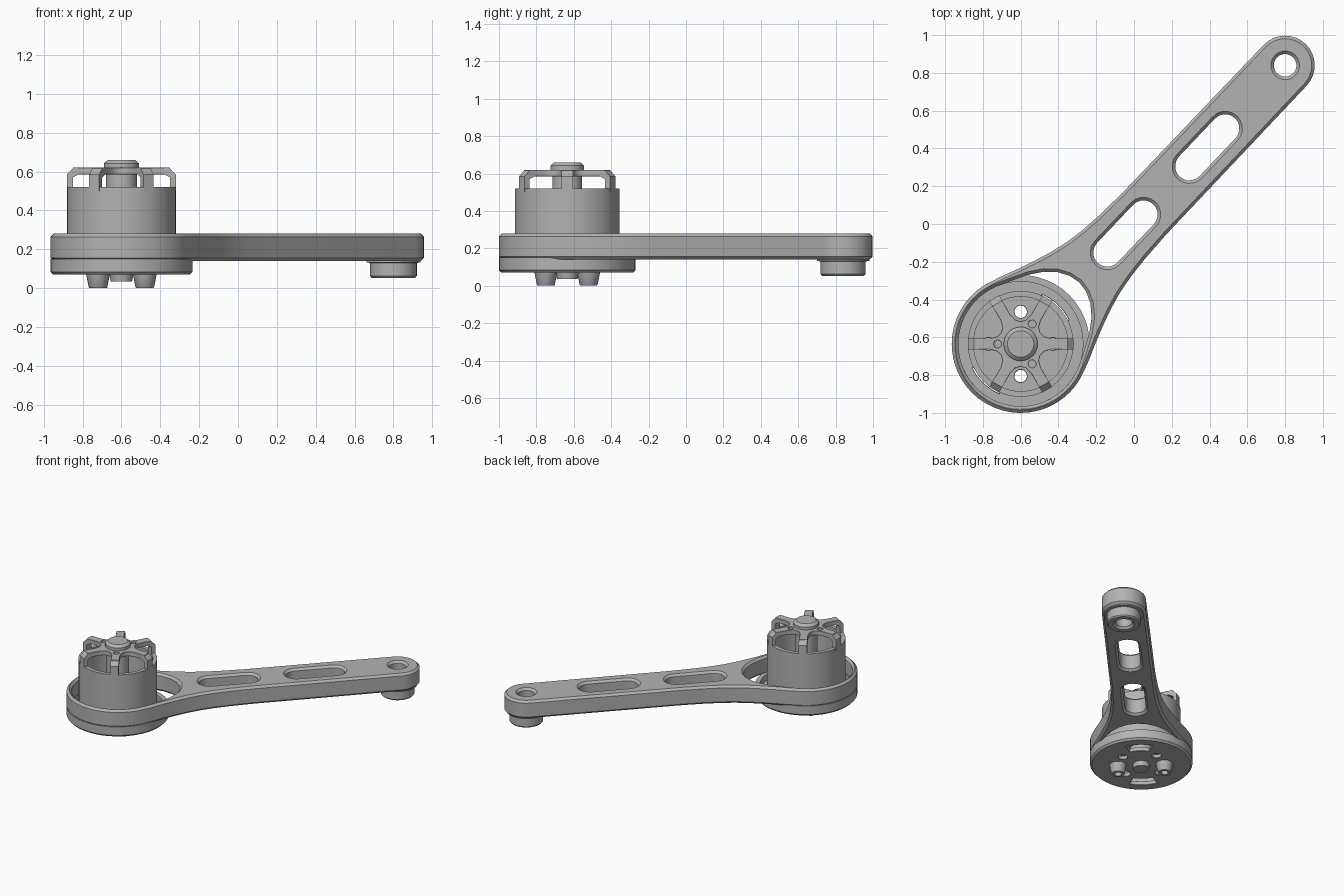
import bpy, bmesh, math
from mathutils import Vector, Matrix

cube = bpy.data.objects.get("Cube")
if cube:
    bpy.data.objects.remove(cube, do_unlink=True)

grey = bpy.data.materials.new("mid_grey")
grey.use_nodes = True
colour = (0.45, 0.45, 0.45, 1)
grey.diffuse_color = colour
grey.node_tree.nodes["Principled BSDF"].inputs["Base Color"].default_value = colour

MOTOR = Vector((-0.6, -0.635, 0))
TIP = Vector((0.8, 0.84, 0))
ANGLE = math.atan2(TIP.y - MOTOR.y, TIP.x - MOTOR.x)
LENGTH = (TIP - MOTOR).length


def finish(ob, at, turn=0.0):
    """Place, colour and smooth an object."""
    ob.location += at
    ob.rotation_euler.z = turn
    ob.data.materials.clear()
    ob.data.materials.append(grey)
    bpy.ops.object.select_all(action='DESELECT')
    ob.select_set(True)
    bpy.context.view_layer.objects.active = ob
    bpy.ops.object.shade_smooth_by_angle(angle=math.radians(32))
    return ob


def plate(name, loops, low, high, chamfer, at, turn=0.0):
    """Flat plate from an outline and hole loops, with chamfered edges."""
    cu = bpy.data.curves.new(name, 'CURVE')
    cu.dimensions = '2D'
    cu.fill_mode = 'BOTH'
    cu.extrude = (high - low) / 2 - chamfer
    cu.bevel_depth = chamfer
    cu.offset = -chamfer
    cu.bevel_resolution = 0
    for loop in loops:
        sp = cu.splines.new('POLY')
        sp.points.add(len(loop) - 1)
        for p, (x, y) in zip(sp.points, loop):
            p.co = (x, y, 0, 1)
        sp.use_cyclic_u = True
    ob = bpy.data.objects.new(name, cu)
    bpy.context.collection.objects.link(ob)
    bpy.ops.object.select_all(action='DESELECT')
    ob.select_set(True)
    bpy.context.view_layer.objects.active = ob
    bpy.ops.object.convert(target='MESH')
    ob = bpy.context.view_layer.objects.active
    ob.location.z = (low + high) / 2
    return finish(ob, at, turn)


def lathe(name, profile, at, closed=False, steps=48):
    """Spin an (r, z) profile about the vertical axis."""
    bm = bmesh.new()
    vs = [bm.verts.new((r, 0, z)) for r, z in profile]
    pairs = list(zip(vs, vs[1:])) + ([(vs[-1], vs[0])] if closed else [])
    edges = [bm.edges.new(p) for p in pairs]
    bmesh.ops.spin(bm, geom=vs + edges, axis=(0, 0, 1), cent=(0, 0, 0),
                   angle=math.tau, steps=steps)
    bmesh.ops.remove_doubles(bm, verts=bm.verts, dist=1e-4)
    bmesh.ops.recalc_face_normals(bm, faces=bm.faces)
    me = bpy.data.meshes.new(name)
    bm.to_mesh(me)
    bm.free()
    ob = bpy.data.objects.new(name, me)
    bpy.context.collection.objects.link(ob)
    return finish(ob, at)


def arc(cx, cy, r, a0, a1, n):
    """Points on an arc, angles in degrees."""
    return [(cx + r * math.cos(math.radians(a0 + (a1 - a0) * i / n)),
             cy + r * math.sin(math.radians(a0 + (a1 - a0) * i / n)))
            for i in range(n + 1)]


def circle(cx, cy, r, n=20):
    return arc(cx, cy, r, 0, 360, n)[:-1]


def polar(r, deg):
    return r * math.cos(math.radians(deg)), r * math.sin(math.radians(deg))


def mirrored(points):
    return [(u, -v) for u, v in reversed(points)]


def slot(u0, u1, r):
    return arc(u1, 0, r, -90, 90, 10) + arc(u0, 0, r, 90, 270, 10)


# Arm with motor ring: everything along the arm axis, mirrored across it
flare = [(0.19, 0.32), (0.28, 0.283), (0.37, 0.25), (0.46, 0.22), (0.56, 0.194),
         (0.66, 0.178), (0.78, 0.167), (0.95, 0.16)]
outline = (arc(0, 0, 0.365, 70, 290, 32) + mirrored(flare)[::-1]
           + arc(LENGTH, 0, 0.157, -90, 90, 16) + flare[::-1])
web = [(0.2, 0.27), (0.29, 0.225), (0.36, 0.176), (0.41, 0.12), (0.44, 0.06)]
opening = (arc(0, 0, 0.33, 66, 294, 32) + mirrored(web)[::-1]
           + [(0.45, 0)] + web[::-1])
plate("arm", [outline, opening, slot(0.667, 0.945, 0.075),
              slot(1.297, 1.573, 0.075), circle(LENGTH, 0, 0.06)],
      0.14, 0.28, 0.016, MOTOR, ANGLE)

# Lower cup wall and its pierced floor
lathe("cup_wall", [(0.335, 0.07), (0.352, 0.07), (0.365, 0.084), (0.365, 0.15),
                   (0.33, 0.15), (0.33, 0.09)], MOTOR, True)
floor_loops = [circle(0, 0, 0.34, 48)]
for side in (0, 180):
    floor_loops.append(arc(0, 0, 0.285, side - 20, side + 20, 8)
                       + arc(0, 0, 0.2, side + 20, side - 20, 8))
quarter_turn = -math.degrees(ANGLE)
for k in range(4):
    floor_loops.append(circle(*polar(0.17, quarter_turn + 90 * k), 0.033))
plate("cup_floor", floor_loops, 0.07, 0.1, 0.002, MOTOR, ANGLE)

# Feet and centre boss beneath the cup
for side, label in ((90, "left_foot"), (-90, "right_foot")):
    x, y = polar(0.166, math.degrees(ANGLE) + side)
    lathe(label, [(0.062, 0.075), (0.048, 0.005), (0.044, 0), (0.026, 0),
                  (0.026, 0.03), (0, 0.03)], MOTOR + Vector((x, y, 0)), steps=24)
lathe("centre_boss", [(0.062, 0.075), (0.055, 0.035), (0, 0.035)], MOTOR, steps=24)

# Hollow boss under the arm tip
lathe("tip_boss", [(0.06, 0.15), (0.14, 0.15), (0.14, 0.132), (0.12, 0.13),
                   (0.12, 0.062), (0.112, 0.053), (0.075, 0.053), (0.06, 0.07)],
      TIP, True)

# Motor can, with stator plate and column inside
lathe("motor_can", [(0.25, 0.12), (0.27, 0.12), (0.28, 0.13), (0.28, 0.52),
                    (0.25, 0.52)], MOTOR, True)
plate("stator_plate", [circle(0, 0, 0.252, 48)]
      + [circle(*polar(0.17, 90 + 90 * k), 0.033) for k in range(4)],
      0.2, 0.24, 0.002, MOTOR)
lathe("stator_column", [(0.08, 0.09), (0.08, 0.6)], MOTOR, steps=32)

# Six-armed spider on top of the can
star = []
for k in range(6):
    for r, w in ((0.16, -0.03), (0.25, -0.03), (0.25, 0.03), (0.16, 0.03)):
        p = Matrix.Rotation(math.radians(60 * k), 2) @ Vector((r, w))
        star.append((p.x, p.y))
    star += [polar(r, 60 * k + a) for r, a in ((0.13, 18), (0.12, 30), (0.13, 42))]
plate("spider", [star] + [circle(*polar(0.122, a), 0.02, 12) for a in (60, 180, 300)],
      0.585, 0.62, 0.002, MOTOR)

# Chamfered legs joining the spider to the can
for k in range(6):
    bm = bmesh.new()
    side = [(0.25, 0.5), (0.28, 0.5), (0.28, 0.585), (0.245, 0.62),
            (0.22, 0.62), (0.22, 0.585), (0.25, 0.57)]
    face = bm.faces.new([bm.verts.new((r, -0.03, z)) for r, z in side])
    out = bmesh.ops.extrude_face_region(bm, geom=[face])
    bmesh.ops.translate(bm, vec=(0, 0.06, 0),
                        verts=[g for g in out["geom"] if isinstance(g, bmesh.types.BMVert)])
    bmesh.ops.recalc_face_normals(bm, faces=bm.faces)
    me = bpy.data.meshes.new("spider_leg")
    bm.to_mesh(me)
    bm.free()
    leg = bpy.data.objects.new("spider_leg", me)
    bpy.context.collection.objects.link(leg)
    finish(leg, MOTOR, math.radians(60 * k))

# Cap at the hub
lathe("hub_cap", [(0.09, 0.6), (0.09, 0.642), (0.07, 0.66), (0, 0.66)], MOTOR, steps=32)
